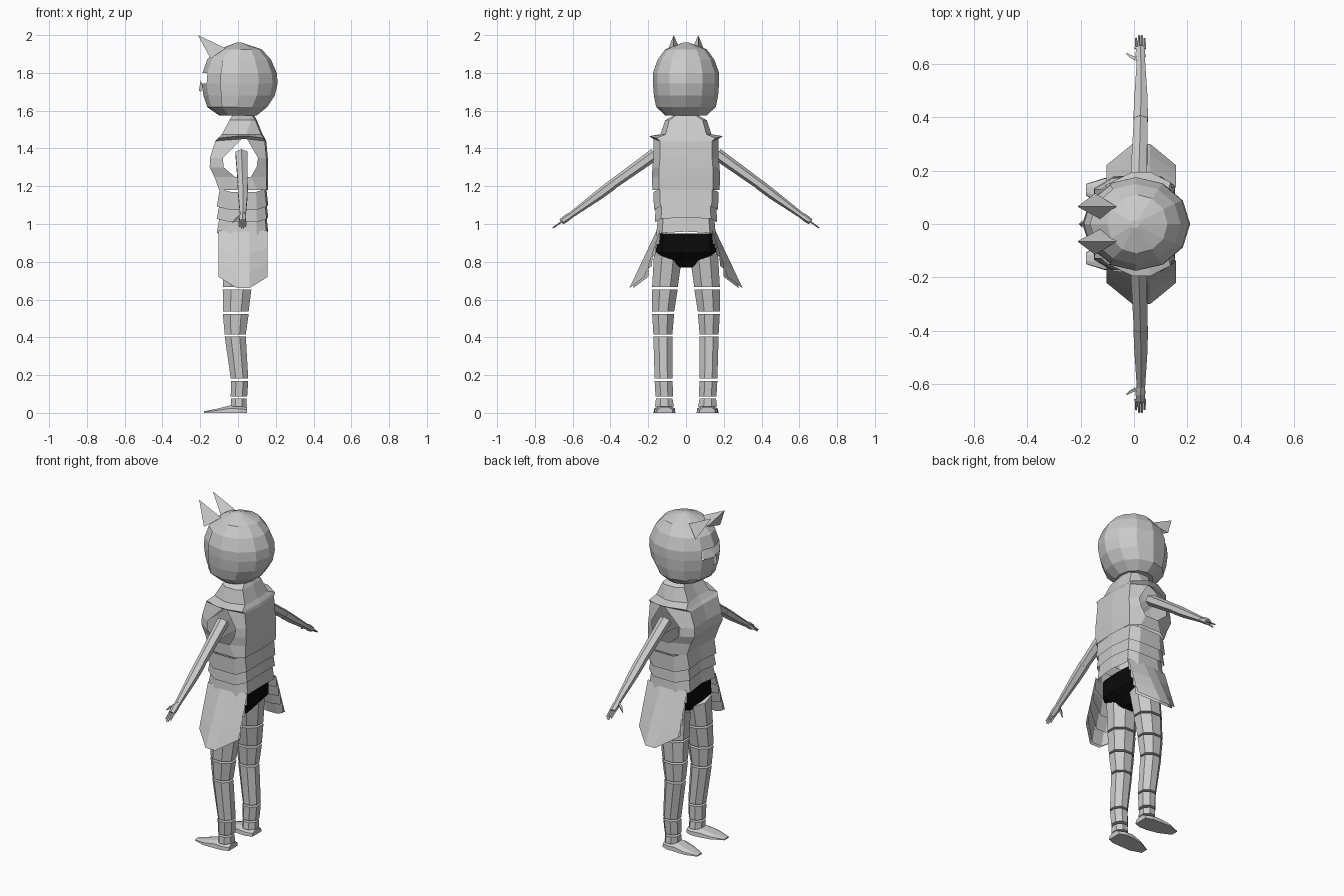
import bpy, bmesh, math
from mathutils import Vector

if "Cube" in bpy.data.objects:
    bpy.data.objects.remove(bpy.data.objects["Cube"])

def loft(name, rings, caps=(True, True), closed=True, skip=(), mat=None, inset=()):
    """Skin a list of point rings; skip/inset hold (ring, column) faces."""
    bm = bmesh.new()
    vs = [[bm.verts.new(p) for p in r] for r in rings]
    n = len(rings[0])
    holes = []
    for i in range(len(rings) - 1):
        for j in range(n if closed else n - 1):
            if (i, j) in skip:
                continue
            k = (j + 1) % n
            f = bm.faces.new((vs[i][j], vs[i][k], vs[i + 1][k], vs[i + 1][j]))
            if (i, j) in inset:
                holes.append(f)
    if caps[0]:
        bm.faces.new(vs[0])
    if caps[1]:
        bm.faces.new(vs[-1])
    if holes:
        bmesh.ops.inset_individual(bm, faces=holes, thickness=0.012)
        bmesh.ops.delete(bm, geom=holes, context='FACES')
    loose = [v for v in bm.verts if not v.link_faces]
    bmesh.ops.delete(bm, geom=loose, context='VERTS')
    bmesh.ops.recalc_face_normals(bm, faces=bm.faces)
    me = bpy.data.meshes.new(name)
    bm.to_mesh(me)
    bm.free()
    ob = bpy.data.objects.new(name, me)
    bpy.context.collection.objects.link(ob)
    if mat:
        me.materials.append(mat)
    return ob

def oval(z, x0, x1, y0, y1, n=8, tilt=0.0, turn=0.5):
    """Horizontal ring; tilt raises z toward +y."""
    pts = []
    for i in range(n):
        a = 2 * math.pi * (i + turn) / n
        c, s = math.cos(a), math.sin(a)
        pts.append(((x0 + x1) / 2 + c * (x1 - x0) / 2,
                    (y0 + y1) / 2 + s * (y1 - y0) / 2, z + tilt * s))
    return pts

def tube(name, stations, n=6):
    """Tube through (point, radius) stations."""
    rings = []
    d = (Vector(stations[-1][0]) - Vector(stations[0][0])).normalized()
    u = d.cross(Vector((1, 0, 0.01))).normalized()
    w = d.cross(u)
    for p, r in stations:
        rings.append([Vector(p) + r * (math.cos(2 * math.pi * i / n) * u * 0.9
                      + math.sin(2 * math.pi * i / n) * w) for i in range(n)])
    return loft(name, rings)

# Head: hair shell and recessed face (front is -x)
head = [(1.575, -.10, .10, .11), (1.62, -.165, .155, .158), (1.68, -.185, .195, .17),
        (1.745, -.195, .21, .175), (1.80, -.19, .205, .175), (1.87, -.165, .175, .15),
        (1.925, -.10, .125, .11), (1.96, -.01, .02, .015)]
hr = [oval(z, a, b, -w, w, 12, 0, 0) for z, a, b, w in head]
face_cols = (4, 5, 6, 7)
loft("hair", hr, skip=[(i, j) for i in range(1, 5) for j in face_cols])
face = [[(p[0] + (.006 if k in (0, 4) else .002), p[1] * .98, p[2]) for k, p in enumerate(r[4:9])]
        for r in hr[1:6]]
loft("face", face, caps=(False, False), closed=False, inset=[(2, 1), (2, 2)])
# Nose and mouth
loft("nose", [[(-.192, -.015, 1.70), (-.192, .015, 1.70), (-.207, 0, 1.705)],
              [(-.195, -.004, 1.76), (-.195, .004, 1.76), (-.198, 0, 1.76)]])

# Torso: breastplate with open armholes
def section(z, xf, xb, hw, f0=.25, f1=.78, fo=.75, dz=0.0, sh=0.0):
    lx = lambda f: xf + (xb - xf) * f
    half = [(xf + .008, 0, z), (xf, fo * hw, z - dz * .3), (lx(f0), hw, z - dz + sh),
            (lx(f1), hw, z - dz + sh), (xb - .008, .8 * hw, z - dz * .3), (xb, 0, z)]
    return half + [(x, -y, c) for x, y, c in half[-2:0:-1]]

loft("breastplate", [
    section(1.575, -.03, .085, .065),
    section(1.55, -.045, .10, .11),
    section(1.475, -.085, .13, .135, .4, .6),
    section(1.45, -.105, .145, .195, .4, .66, dz=-.015),
    section(1.435, -.12, .15, .172, .52, .62, dz=-.015),
    section(1.35, -.148, .158, .172, .22, .83),
    section(1.30, -.15, .16, .178, .24, .80),
    section(1.25, -.125, .16, .18, .38, .68),
    section(1.18, -.10, .158, .178)], caps=(False, False),
    skip=[(i, j) for i in (4, 5, 6) for j in (2, 7)])
loft("neck", [oval(z, -.03, .07, -.05, .05) for z in (1.53, 1.62)])

# Waist bands, each flaring over the next
for i, (z0, z1, w0, w1) in enumerate([(1.19, 1.10, .172, .17), (1.12, 1.035, .16, .165),
                                      (1.05, .96, .15, .158)]):
    loft(f"waist_band_{i+1}", [section(z0, -.097, .15, w0, dz=.02),
                               section(z1, -.112, .16, w1, dz=.025)], caps=(False, False))

# Black briefs
black = bpy.data.materials.new("black")
black.diffuse_color = (0.003, 0.003, 0.003, 1)
black.use_nodes = True
black.node_tree.nodes["Principled BSDF"].inputs["Base Color"].default_value = black.diffuse_color
loft("briefs", [section(.95, -.085, .125, .15), section(.85, -.085, .12, .16),
                section(.77, -.02, .06, .035)], mat=black)

# Side skirt panels: smooth outer skin with layered lining
def panel_row(s, t, off=0.0):
    ze, zc = .955 - .235 * t, .965 - .305 * t
    ye, yc = .14 + .08 * t - off, .165 + .135 * t - off
    return [(-.103, s * ye, ze), (-.005, s * yc, zc - .02 * (1 - t)),
            (.06, s * yc, zc - .02 * (1 - t)), (.157, s * ye, ze)]

for s, side in ((-1, "right"), (1, "left")):
    loft("skirt_panel_" + side, [panel_row(s, t) for t in (-.05, .35, .7, 1)],
         caps=(False, False), closed=False)
    for i in range(4):
        loft(f"skirt_layer_{side}_{i+1}",
             [panel_row(s, i * .25, .003), panel_row(s, i * .25 + .25, .02)],
             caps=(False, False), closed=False)

    def m(pts):
        return [(x, s * y, z) for x, y, z in pts]

    # Leg plates: (z, x0, x1, y0, y1, tilt) at cut lines
    cuts = [(.82, -.085, .095, .02, .175, .03), (.66, -.087, .077, .038, .185, 0),
            (.53, -.086, .062, .058, .184, 0), (.41, -.075, .046, .068, .177, 0),
            (.175, -.042, .058, .067, .17, 0), (.082, -.042, .052, .065, .165, 0)]
    for i in range(5):
        a, b = cuts[i], cuts[i + 1]
        loft(f"leg_plate_{side}_{i+1}",
             [m(oval(a[0] - (.006 if i else 0), *a[1:5], 8, a[5])),
              m(oval(b[0] + .006, *b[1:5], 8, b[5]))])
    # Ankle and foot
    loft("ankle_" + side, [m(oval(.075, -.04, .048, .068, .163)),
                           m(oval(.035, -.04, .05, .06, .168))])
    foot = []
    for x, w, h, c in ((.047, .042, .03, .112), (.01, .056, .035, .112), (-.04, .056, .04, .114),
                       (-.11, .05, .022, .122), (-.18, .022, .008, .128)):
        foot.append(m([(x, c - w, 0), (x, c - w * .95, h * .6), (x, c - w * .45, h),
                       (x, c + w * .45, h), (x, c + w * .95, h * .6), (x, c + w, 0)]))
    loft("foot_" + side, foot)

    # Arm
    tube("upper_arm_" + side, [((.018, s * .165, 1.37), .036), ((.025, s * .395, 1.205), .029)])
    tube("forearm_" + side, [((.025, s * .39, 1.208), .031), ((.026, s * .46, 1.155), .029),
                             ((.026, s * .605, 1.05), .018)])
    tube("palm_" + side, [((.026, s * .60, 1.053), .016), ((.024, s * .63, 1.033), .021),
                          ((.024, s * .66, 1.012), .018)])
    for i in range(4):
        x = .008 + i * .0105
        e = .695 + (.01 if i in (1, 2) else 0)
        tube(f"finger_{side}_{i+1}", [((x, s * .655, 1.015), .0055),
                                      ((x, s * e, 1.015 - (e - .655) * .72), .0038)], 4)
    tube("thumb_" + side, [((.015, s * .615, 1.043), .009), ((-.01, s * .625, 1.025), .008),
                           ((-.028, s * .638, 1.008), .003)], 4)

    # Ear: hollow-fronted spike
    tip = Vector((-.212, s * .065, 2.0))
    base = [Vector(p) for p in m([(-.145, .115, 1.875), (-.065, .065, 1.93),
                                  (-.125, .018, 1.895)])]
    loft("ear_" + side, [base, [tip + (b - tip) * .02 for b in base]])
